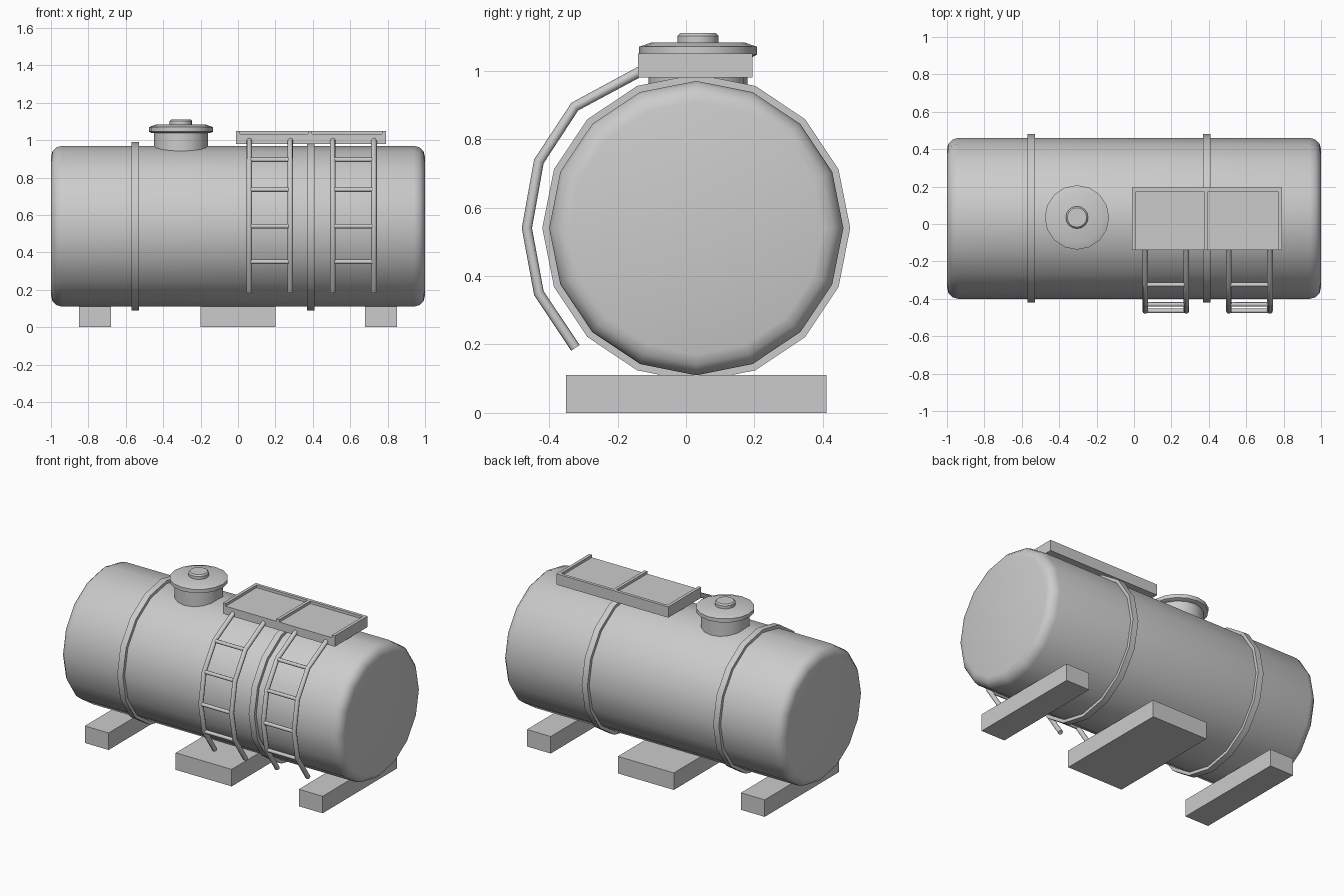
import bpy, bmesh
from math import pi, sin, cos, radians
from mathutils import Matrix, Vector

if "Cube" in bpy.data.objects:
    bpy.data.objects.remove(bpy.data.objects["Cube"])

CY, CZ = 0.03, 0.54   # tank axis


def finish(name, bm, smooth=None):
    bmesh.ops.recalc_face_normals(bm, faces=bm.faces[:])
    me = bpy.data.meshes.new(name)
    bm.to_mesh(me)
    bm.free()
    ob = bpy.data.objects.new(name, me)
    bpy.context.collection.objects.link(ob)
    if smooth:
        bpy.ops.object.select_all(action='DESELECT')
        ob.select_set(True)
        bpy.context.view_layer.objects.active = ob
        bpy.ops.object.shade_smooth_by_angle(angle=radians(smooth))
    return ob


def lathe(name, profile, loc, along_x=False, sides=16, closed=False):
    """Revolve (radius, height) points; open profiles get end caps."""
    bm = bmesh.new()
    rings = [[bm.verts.new((r * cos(2 * pi * i / sides), r * sin(2 * pi * i / sides), h))
              for i in range(sides)] for r, h in profile]
    pairs = list(zip(rings, rings[1:]))
    if closed:
        pairs.append((rings[-1], rings[0]))
    else:
        bm.faces.new(rings[0])
        bm.faces.new(rings[-1])
    for a, b in pairs:
        for i in range(sides):
            j = (i + 1) % sides
            bm.faces.new((a[i], a[j], b[j], b[i]))
    m = Matrix.Translation(loc)
    if along_x:
        m = m @ Matrix.Rotation(pi / 2, 4, 'Y')
    bm.transform(m)
    return finish(name, bm, 40)


def box(name, x, y, z):
    bm = bmesh.new()
    bmesh.ops.create_cube(bm, size=1)
    for v in bm.verts:
        v.co = Vector([(b[0] + b[1]) / 2 + c * (b[1] - b[0]) for c, b in zip(v.co, (x, y, z))])
    return finish(name, bm)


def tube(name, pts, r):
    cu = bpy.data.curves.new(name, 'CURVE')
    cu.dimensions = '3D'
    cu.bevel_depth = r
    cu.bevel_resolution = 2
    cu.use_fill_caps = True
    sp = cu.splines.new('POLY')
    sp.points.add(len(pts) - 1)
    for p, co in zip(sp.points, pts):
        p.co = (*co, 1)
    ob = bpy.data.objects.new(name, cu)
    bpy.context.collection.objects.link(ob)
    return ob


# Tank with rounded end edges
R, B = 0.43, 0.06
arc = [(R - B + B * sin(k * pi / 6), -1 + B - B * cos(k * pi / 6)) for k in range(4)]
lathe("tank", arc + [(r, -h) for r, h in reversed(arc)], (0, CY, CZ), True)

# Strap bands
for i, x in enumerate((-0.55, 0.39)):
    lathe(f"band_{i}", [(0.42, -0.02), (0.45, -0.02), (0.45, 0.02), (0.42, 0.02)],
          (x, CY, CZ), True, closed=True)

# Hatch
hatch = (-0.305, 0.035, 0)
lathe("hatch_neck", [(0.145, 0.92), (0.145, 1.05)], hatch)
lathe("hatch_lid", [(0.155, 1.038), (0.172, 1.046), (0.172, 1.07), (0.135, 1.083)], hatch)
lathe("hatch_knob", [(0.06, 1.075), (0.06, 1.102), (0.052, 1.11)], hatch)

# Platform, open at the front
box("platform_floor", (-0.01, 0.79), (-0.14, 0.195), (0.98, 1.033))
box("platform_back_rim", (-0.01, 0.79), (0.175, 0.195), (1.03, 1.05))
for i, x in enumerate((0, 0.385, 0.78)):
    h = 0.01
    box(f"platform_rim_{i}", (x - h, x + h), (-0.14, 0.18), (1.03, 1.05))

# Ladders wrapping the tank side
path = [(-0.13, 1.0), (-0.325, 0.895), (-0.43, 0.735), (-0.465, 0.54), (-0.43, 0.35), (-0.323, 0.19)]
for n, (x0, x1) in enumerate(((0.06, 0.28), (0.507, 0.727))):
    for s, x in enumerate((x0, x1)):
        tube(f"ladder_{n}_rail_{s}", [(x, y, z) for y, z in path], 0.015)
    for k, (y, z) in enumerate(path[1:5]):
        tube(f"ladder_{n}_rung_{k}", [(x0, y, z), (x1, y, z)], 0.012)

# Ground supports
for name, x in (("left", (-0.85, -0.68)), ("middle", (-0.2, 0.2)), ("right", (0.68, 0.85))):
    box(f"support_{name}", x, (-0.35, 0.41), (0, 0.11))
